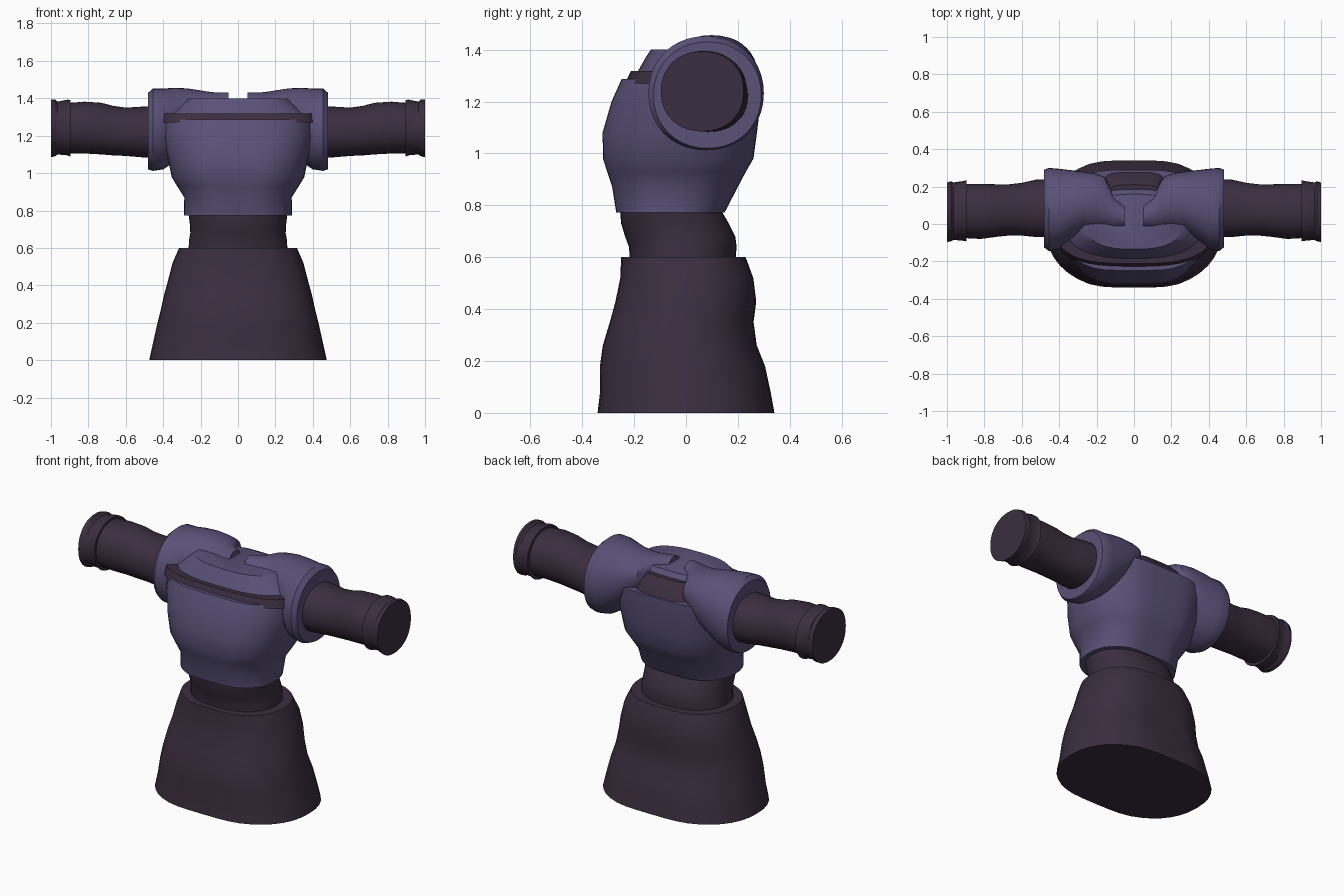
import bpy, bmesh, math


def material(name, rgb):
    m = bpy.data.materials.new(name)
    m.diffuse_color = (*rgb, 1)
    return m


LAVENDER = material("muted lavender", (0.100, 0.082, 0.185))
PLUM = material("dark plum", (0.044, 0.027, 0.050))


def loft(name, mat, sections, axis="z", power=2.0, dip=0.0, sign=1, n=40):
    """Skin rounded rings. Section: (position, a_min, a_max, b_min, b_max).
    For axis z, a = x and b = y; for axis x, a = y and b = z."""
    bm = bmesh.new()
    rings = []
    for p, a0, a1, b0, b1 in sections:
        ring = []
        for i in range(n):
            t = 2 * math.pi * i / n
            c, s = math.cos(t), math.sin(t)
            u = math.copysign(abs(c) ** (2 / power), c)
            v = math.copysign(abs(s) ** (2 / power), s)
            # Shallow hollow along the centre line
            v *= 1 - dip * max(0, 1 - (u / 0.45) ** 2)
            a = (a0 + a1) / 2 + u * (a1 - a0) / 2
            b = (b0 + b1) / 2 + v * (b1 - b0) / 2
            ring.append(bm.verts.new((a, b, p) if axis == "z" else (sign * p, a, b)))
        rings.append(ring)
    for r, q in zip(rings, rings[1:]):
        for i in range(n):
            j = (i + 1) % n
            bm.faces.new((r[i], r[j], q[j], q[i]))
    bm.faces.new(rings[0])
    bm.faces.new(rings[-1])
    bmesh.ops.recalc_face_normals(bm, faces=bm.faces)
    me = bpy.data.meshes.new(name)
    bm.to_mesh(me)
    bm.free()
    me.materials.append(mat)
    ob = bpy.data.objects.new(name, me)
    bpy.context.collection.objects.link(ob)
    bpy.ops.object.select_all(action="DESELECT")
    ob.select_set(True)
    bpy.context.view_layer.objects.active = ob
    bpy.ops.object.shade_smooth_by_angle(angle=math.radians(40))
    return ob


def upright(rows):
    return [(z, -x, x, y0, y1) for z, x, y0, y1 in rows]


# Skirt, flaring to the hem
loft("skirt", PLUM, upright([
    (0.00, 0.475, -0.355, 0.355), (0.08, 0.457, -0.345, 0.34),
    (0.18, 0.435, -0.345, 0.318), (0.26, 0.415, -0.333, 0.285),
    (0.35, 0.395, -0.305, 0.272), (0.43, 0.373, -0.283, 0.282),
    (0.52, 0.35, -0.264, 0.27), (0.60, 0.315, -0.26, 0.24)]),
    power=2.3, dip=0.04)

# Waist sash
loft("waist", PLUM, upright([
    (0.58, 0.265, -0.215, 0.19), (0.64, 0.262, -0.22, 0.195),
    (0.68, 0.255, -0.235, 0.19), (0.73, 0.258, -0.25, 0.165),
    (0.79, 0.265, -0.255, 0.13)]), power=2.2)

# Bodice
loft("bodice", LAVENDER, upright([
    (0.773, 0.29, -0.28, 0.16), (0.87, 0.287, -0.297, 0.212),
    (0.93, 0.325, -0.318, 0.245), (0.98, 0.355, -0.335, 0.275),
    (1.08, 0.375, -0.337, 0.289), (1.20, 0.41, -0.302, 0.303),
    (1.287, 0.42, -0.262, 0.303)]), power=2.35, dip=0.05)

# Dark neckline band and the yoke above it
loft("neckline_band", PLUM, upright([
    (1.27, 0.42, -0.235, 0.16), (1.318, 0.415, -0.212, 0.16)]), power=2.8)
loft("yoke", LAVENDER, upright([
    (1.30, 0.39, -0.195, 0.20), (1.335, 0.34, -0.175, 0.20),
    (1.37, 0.30, -0.155, 0.19), (1.40, 0.26, -0.135, 0.16)]), power=2.6)

# Dark panel at the back of the neck
loft("back_neck_panel", PLUM, upright([
    (1.27, 0.17, 0.10, 0.285), (1.33, 0.15, 0.10, 0.255),
    (1.375, 0.13, 0.10, 0.21)]), power=4)

# Left and right shoulders, sleeves and cuffs
for side, s in (("right", 1), ("left", -1)):
    loft(side + "_shoulder", LAVENDER, [
        (0.48, -0.125, 0.29, 1.02, 1.43), (0.455, -0.145, 0.30, 1.012, 1.452),
        (0.40, -0.135, 0.295, 1.02, 1.452), (0.34, -0.09, 0.288, 1.06, 1.456),
        (0.27, -0.045, 0.28, 1.12, 1.453), (0.20, -0.03, 0.268, 1.20, 1.442),
        (0.155, -0.03, 0.25, 1.24, 1.435), (0.11, -0.03, 0.16, 1.26, 1.43),
        (0.05, -0.02, 0.10, 1.30, 1.43)],
        axis="x", power=2.1, sign=s)
    loft(side + "_sleeve", PLUM, [
        (0.40, -0.07, 0.24, 1.08, 1.36), (0.52, -0.07, 0.238, 1.085, 1.355),
        (0.60, -0.062, 0.22, 1.092, 1.35), (0.67, -0.062, 0.212, 1.095, 1.36),
        (0.73, -0.068, 0.212, 1.10, 1.376), (0.82, -0.08, 0.215, 1.105, 1.382),
        (0.91, -0.075, 0.215, 1.105, 1.375)],
        axis="x", power=2.15, sign=s)
    loft(side + "_cuff", PLUM, [
        (0.895, -0.093, 0.235, 1.088, 1.39), (0.91, -0.09, 0.23, 1.095, 1.393),
        (0.965, -0.085, 0.222, 1.10, 1.382), (0.978, -0.092, 0.228, 1.09, 1.395),
        (1.0, -0.097, 0.222, 1.085, 1.393)],
        axis="x", power=2.15, sign=s)
